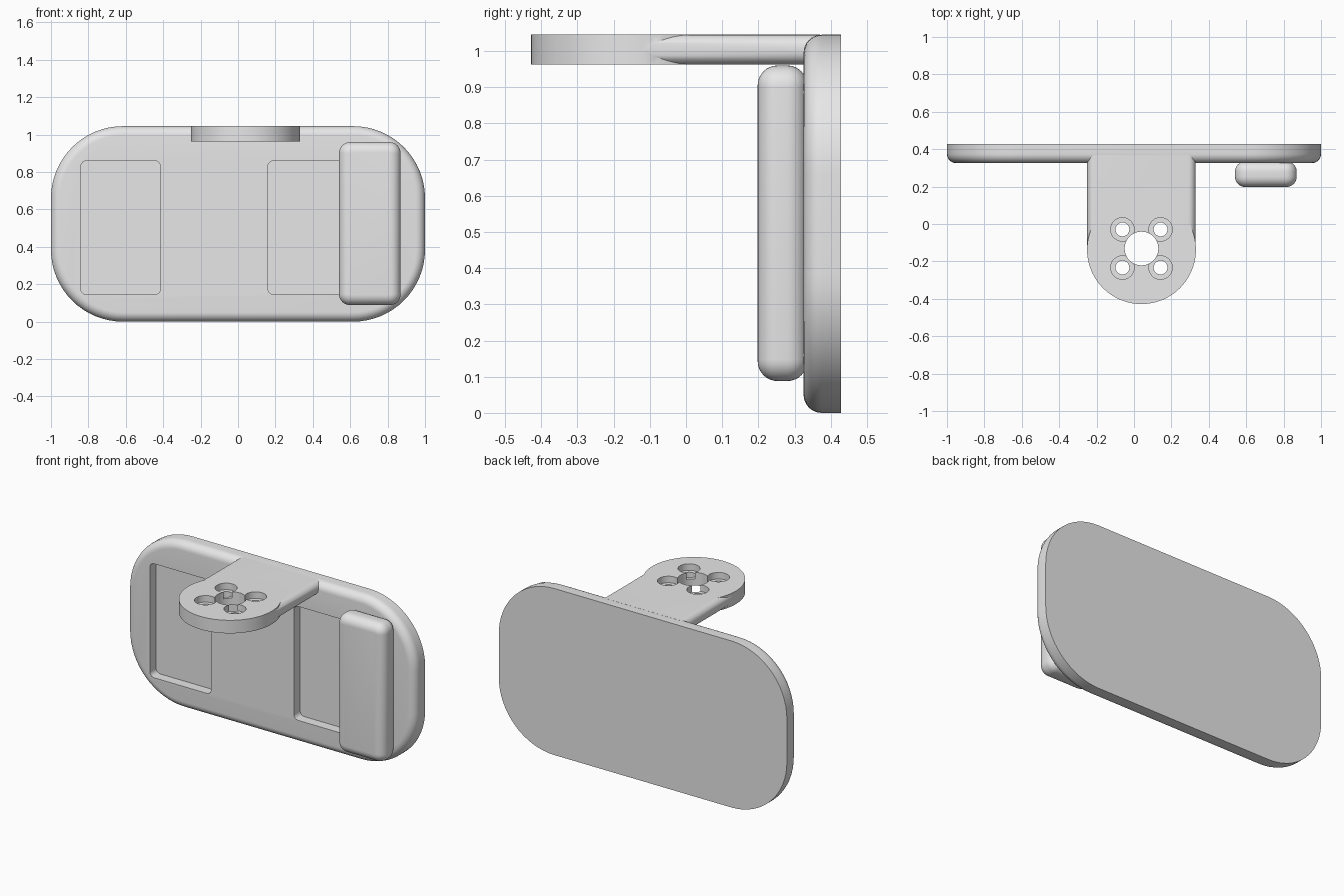
import bpy
import bmesh
from math import sin, cos, pi, radians

if "Cube" in bpy.data.objects:
    bpy.data.objects.remove(bpy.data.objects["Cube"], do_unlink=True)

grey = bpy.data.materials.new("plain grey")
grey.use_nodes = True
grey.diffuse_color = (0.8, 0.8, 0.8, 1)
grey.node_tree.nodes["Principled BSDF"].inputs["Base Color"].default_value = (0.8, 0.8, 0.8, 1)


def finish(name, bm):
    bmesh.ops.recalc_face_normals(bm, faces=bm.faces)
    mesh = bpy.data.meshes.new(name)
    bm.to_mesh(mesh)
    bm.free()
    mesh.materials.append(grey)
    obj = bpy.data.objects.new(name, mesh)
    bpy.context.collection.objects.link(obj)
    return obj


def rounded_slab(name, x, y, z, radius, front=0, back=0, segs=8):
    """Rounded rectangle in x-z, extruded along y, with optional edge fillets."""
    steps = 8
    layers = []
    if front:
        for i in range(steps + 1):
            a = i / steps * pi / 2
            layers.append((y[0] + front * (1 - cos(a)), front * (1 - sin(a))))
    else:
        layers.append((y[0], 0))
    if back:
        for i in range(steps + 1):
            a = i / steps * pi / 2
            layers.append((y[1] - back * (1 - sin(a)), back * (1 - cos(a))))
    else:
        layers.append((y[1], 0))
    corners = [(x[1], z[1], -1, -1), (x[0], z[1], 1, -1), (x[0], z[0], 1, 1), (x[1], z[0], -1, 1)]
    bm = bmesh.new()
    rings = []
    for depth, inset in layers:
        ring = []
        for q, (cx, cz, sx, sz) in enumerate(corners):
            for i in range(segs + 1):
                a = (q + i / segs) * pi / 2
                r = radius - inset
                ring.append(bm.verts.new((cx + sx * radius + r * cos(a), depth,
                                          cz + sz * radius + r * sin(a))))
        rings.append(ring)
    for low, high in zip(rings, rings[1:]):
        for i in range(len(low)):
            j = (i + 1) % len(low)
            bm.faces.new((low[i], low[j], high[j], high[i]))
    bm.faces.new(rings[0])
    bm.faces.new(rings[-1])
    return finish(name, bm)


def cylinder(name, x, y, z, radius, segs=32):
    bm = bmesh.new()
    bmesh.ops.create_cone(bm, cap_ends=True, segments=segs, radius1=radius,
                          radius2=radius, depth=z[1] - z[0])
    bmesh.ops.translate(bm, verts=bm.verts, vec=(x, y, (z[0] + z[1]) / 2))
    return finish(name, bm)


def combine(target, tool, operation):
    """Bake a boolean into the target and discard the helper."""
    tool.hide_render = True
    mod = target.modifiers.new("boolean", 'BOOLEAN')
    mod.operation, mod.solver, mod.object = operation, 'EXACT', tool
    bpy.context.view_layer.update()
    graph = bpy.context.evaluated_depsgraph_get()
    mesh = bpy.data.meshes.new_from_object(target.evaluated_get(graph))
    target.modifiers.clear()
    target.data = mesh
    bpy.data.objects.remove(tool, do_unlink=True)


# Back plate with two shallow rounded pockets in its front
plate = rounded_slab("back_plate", (-1, 1), (0.325, 0.428), (0, 1.045), 0.385, front=0.05, segs=16)
for left in (-0.84, 0.16):
    pocket = rounded_slab("pocket_cutter", (left, left + 0.425), (0.2, 0.387), (0.145, 0.86), 0.03)
    combine(plate, pocket, 'DIFFERENCE')

# Pillow-edged block on the front
rounded_slab("side_block", (0.54, 0.87), (0.198, 0.335), (0.088, 0.96), 0.06, front=0.055, back=0.055)

# Mounting tongue: round-edged arm joined to a sharp-edged disc
MID_X, MID_Y = 0.04, -0.137
BOTTOM, TOP = 0.963, 1.045
tongue = cylinder("mounting_tongue", MID_X, MID_Y, (BOTTOM, TOP), 0.291, segs=72)
arm = rounded_slab("arm", (MID_X - 0.29, MID_X + 0.29), (-0.12, 0.37), (BOTTOM, TOP), 0.038)
combine(tongue, arm, 'UNION')

# Central bore and four counterbored screw holes
combine(tongue, cylinder("bore_cutter", MID_X, -0.131, (0.9, 1.1), 0.09, segs=48), 'DIFFERENCE')
for sx in (-1, 1):
    for sy in (-1, 1):
        hx, hy = MID_X + sx * 0.102, -0.131 + sy * 0.102
        combine(tongue, cylinder("screw_cutter", hx, hy, (0.9, 1.1), 0.037), 'DIFFERENCE')
        combine(tongue, cylinder("counterbore_cutter", hx, hy, (1.004, 1.1), 0.063), 'DIFFERENCE')

# Soft shading on the fillets, crisp everywhere else
for obj in bpy.context.collection.objects:
    if obj.type == 'MESH' and obj.name in ("back_plate", "side_block", "mounting_tongue"):
        bpy.ops.object.select_all(action='DESELECT')
        obj.select_set(True)
        bpy.context.view_layer.objects.active = obj
        bpy.ops.object.shade_smooth_by_angle(angle=radians(30))
